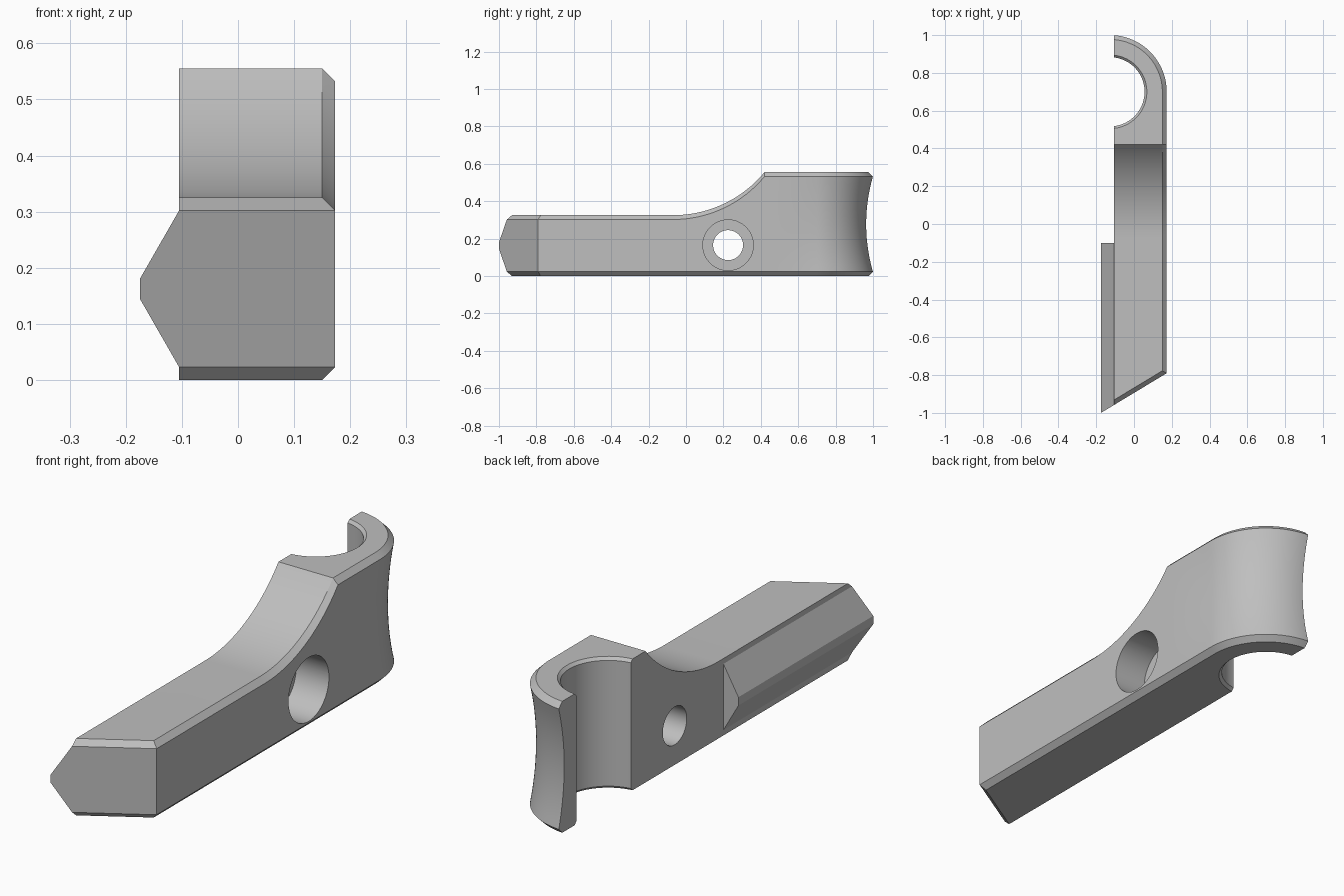
import bpy, bmesh, math
from mathutils import Matrix, Vector

if "Cube" in bpy.data.objects:
    bpy.data.objects.remove(bpy.data.objects["Cube"], do_unlink=True)

grey = bpy.data.materials.new("plain grey")
grey.use_nodes = True
grey.diffuse_color = (0.52, 0.52, 0.52, 1)
grey.node_tree.nodes["Principled BSDF"].inputs["Base Color"].default_value = (0.52, 0.52, 0.52, 1)

OUT, WALL = 0.173, -0.105          # outer and inner side faces
CH = 0.023                         # edge chamfer
LOW, HIGH = 0.325, 0.555           # bar and hook heights
R = 0.30
CX, CY = OUT - R, 0.70             # hook centre
RISE, CREST = -0.07, 0.42          # start and end of the curved ramp
GROOVE = 0.036
STEPS = 14


def finish(bm, name):
    bmesh.ops.recalc_face_normals(bm, faces=bm.faces[:])
    mesh = bpy.data.meshes.new(name)
    bm.to_mesh(mesh)
    bm.free()
    mesh.materials.append(grey)
    ob = bpy.data.objects.new(name, mesh)
    bpy.context.collection.objects.link(ob)
    return ob


def loft(bm, rings, cap=True):
    rows = [[bm.verts.new(p) for p in ring] for ring in rings]
    n = len(rows[0])
    for a, b in zip(rows, rows[1:]):
        for i in range(n):
            j = (i + 1) % n
            bm.faces.new((a[i], a[j], b[j], b[i]))
    if cap:
        bm.faces.new(rows[0])
        bm.faces.new(rows[-1])


def slice_off(bm, point, normal):
    bmesh.ops.bisect_plane(bm, geom=bm.verts[:] + bm.edges[:] + bm.faces[:], dist=1e-5,
                           plane_co=point, plane_no=normal, clear_outer=True)
    bmesh.ops.holes_fill(bm, edges=[e for e in bm.edges if e.is_boundary], sides=0)


def lathe_cutter(name, profile, matrix):
    bm = bmesh.new()
    turns = [math.tau * i / 96 for i in range(96)]
    loft(bm, [[matrix @ Vector((r * math.cos(t), r * math.sin(t), h)) for t in turns]
              for r, h in profile])
    ob = finish(bm, name)
    ob.hide_render = True
    return ob


def height(y):
    if y <= RISE:
        return LOW
    if y >= CREST:
        return HIGH
    run, rise = CREST - RISE, HIGH - LOW
    rad = (run * run + rise * rise) / (2 * rise)
    return LOW + rad - math.sqrt(rad * rad - (y - RISE) ** 2)


def section(y, angle, travel):
    """Cross-section across the bar, or radially around the hook."""
    h = height(y)
    f = max(0, min(1, travel))
    depth = GROOVE * f * f * (3 - 2 * f)
    pts = [(0, 0), (R - CH, 0)]
    for i in range(STEPS + 1):
        t = i / STEPS
        pts.append((R - depth * (1 - (2 * t - 1) ** 2), CH + t * (h - 2 * CH)))
    pts += [(R - CH, h), (0, h)]
    return [(CX + r * math.cos(angle), y + r * math.sin(angle), z) for r, z in pts]


# Main bar sweeping into the half hook
total = CY - CREST + R * math.pi / 2
stations = [(-1.2, 0, 0)]
stations += [(RISE + (CREST - RISE) * i / 20, 0, 0) for i in range(21)]
stations += [(CREST + (CY - CREST) * i / 8, 0, (CY - CREST) * i / 8 / total) for i in range(1, 9)]
for i in range(1, 33):
    a = math.pi / 2 * i / 32
    stations.append((CY, a, (CY - CREST + R * a) / total))
bm = bmesh.new()
loft(bm, [section(*s) for s in stations])
bmesh.ops.remove_doubles(bm, verts=bm.verts[:], dist=1e-5)

# Flat inner side, slanted front end and its two chamfers
slant = Vector((0.21, -0.348, 0)).normalized()
corner = Vector((OUT, -0.79, 0))
up = Vector((0, 0, 1))
slice_off(bm, (WALL, 0, 0), (-1, 0, 0))
slice_off(bm, corner, slant)
slice_off(bm, corner + up * (LOW - CH), slant + up)
slice_off(bm, corner + up * CH, slant - up)
body = finish(bm, "clamp_half_body")

# Hook bore with chamfered rims, and counterbored bolt hole
cutters = [
    lathe_cutter("bore_cutter", [(0.215, -0.02), (0.183, 0.012), (0.183, HIGH - 0.012),
                                 (0.215, HIGH + 0.02)], Matrix.Translation((CX, CY, 0))),
    lathe_cutter("bolt_hole_cutter", [(0.08, -0.3), (0.08, 0.02), (0.135, 0.02), (0.135, 0.3)],
                 Matrix.Translation((0, 0.225, 0.165)) @ Matrix.Rotation(math.pi / 2, 4, 'Y')),
]
bpy.ops.object.select_all(action='DESELECT')
bpy.context.view_layer.objects.active = body
body.select_set(True)
for cutter in cutters:
    mod = body.modifiers.new(cutter.name, 'BOOLEAN')
    mod.operation = 'DIFFERENCE'
    mod.solver = 'EXACT'
    mod.object = cutter
    bpy.ops.object.modifier_apply(modifier=mod.name)
for cutter in cutters:
    bpy.data.objects.remove(cutter, do_unlink=True)
bpy.ops.object.shade_smooth_by_angle(angle=math.radians(30))

# Tapered locating ridge on the inner side
bm = bmesh.new()
profile = [(WALL, CH), (-0.175, 0.145), (-0.175, 0.18), (WALL, LOW - CH)]
loft(bm, [[(x, y, z) for x, z in profile] for y in (-1.2, -0.1)])
slice_off(bm, corner, slant)
finish(bm, "locating_ridge")
